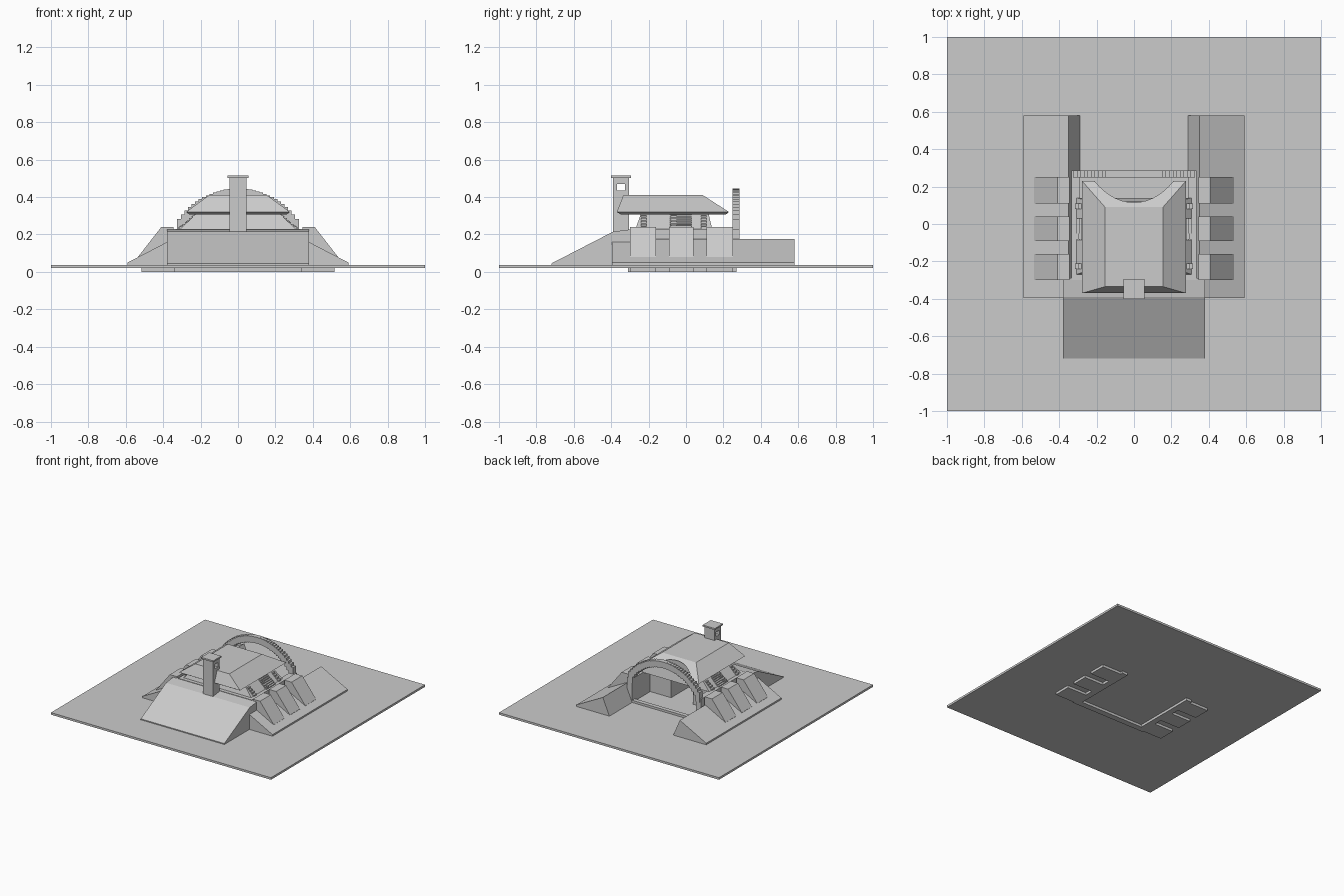
import bpy, bmesh, math

old = bpy.data.objects.get("Cube")
if old:
    bpy.data.objects.remove(old, do_unlink=True)

GREY = (0.6, 0.6, 0.6, 1)
mat = bpy.data.materials.new("plain grey")
mat.use_nodes = True
mat.diffuse_color = GREY
mat.node_tree.nodes["Principled BSDF"].inputs["Base Color"].default_value = GREY


def finish(name, bm):
    bmesh.ops.recalc_face_normals(bm, faces=bm.faces)
    me = bpy.data.meshes.new(name)
    bm.to_mesh(me)
    bm.free()
    ob = bpy.data.objects.new(name, me)
    bpy.context.collection.objects.link(ob)
    me.materials.append(mat)
    return ob


def loft(bm, rings):
    """Closed solid through rings of equal point count."""
    vs = [[bm.verts.new(p) for p in r] for r in rings]
    n = len(vs[0])
    for a, b in zip(vs, vs[1:]):
        for i in range(n):
            j = (i + 1) % n
            bm.faces.new((a[i], a[j], b[j], b[i]))
    bm.faces.new(vs[0])
    bm.faces.new(vs[-1])


def rect(x0, x1, y0, y1, z):
    return [(x0, y0, z), (x1, y0, z), (x1, y1, z), (x0, y1, z)]


def add_box(bm, x0, x1, y0, y1, z0, z1):
    loft(bm, [rect(x0, x1, y0, y1, z0), rect(x0, x1, y0, y1, z1)])


def boxes(name, specs):
    bm = bmesh.new()
    for s in specs:
        add_box(bm, *s)
    return finish(name, bm)


def extrude_y(name, prof, spans, side=1):
    bm = bmesh.new()
    for y0, y1 in spans:
        loft(bm, [[(side * x, y, z) for x, z in prof] for y in (y0, y1)])
    return finish(name, bm)


def both(x0, x1, *rest):
    return [(x0, x1, *rest), (-x1, -x0, *rest)]


def cut(ob, cutter):
    m = ob.modifiers.new("cut", 'BOOLEAN')
    m.operation = 'DIFFERENCE'
    m.solver = 'EXACT'
    m.object = cutter
    cutter.hide_render = True
    cutter.hide_set(True)


# Ground plate and shallow footings beneath it
G = 0.037
boxes("ground", [(-1, 1, -1, 1, 0.02, G)])
BAYS = [(-0.30, -0.16), (-0.09, 0.04), (0.11, 0.25)]
foot = both(0.29, 0.34, -0.31, 0.27, 0, 0.021) + [(-0.29, 0.29, -0.31, -0.26, 0, 0.021)]
for y0, y1 in BAYS:
    foot += both(0.34, 0.515, y0, y1, 0, 0.021)
boxes("footings", foot)

# Earth banks and buttressed bays on both sides
bank = [(0.29, G), (0.35, 0.175), (0.59, 0.05), (0.59, G)]
bay = [(0.345, G), (0.345, 0.24), (0.41, 0.24), (0.535, 0.08), (0.535, G)]
for side, word in ((1, "left"), (-1, "right")):
    extrude_y(word + "_bank", bank, [(-0.395, 0.58)], side)
    extrude_y(word + "_bays", bay, BAYS, side)

# Front earth ramp
ramp = [(-0.72, G), (-0.72, 0.045), (-0.39, 0.215), (-0.29, 0.228), (-0.29, G)]
bm = bmesh.new()
loft(bm, [[(x, y, z) for y, z in ramp] for x in (-0.38, 0.38)])
finish("front_ramp", bm)

# House walls, inner partitions and entrance sill
boxes("walls", both(0.29, 0.335, -0.30, 0.285, G, 0.23)
      + [(-0.29, 0.29, -0.30, -0.26, G, 0.23)])
boxes("partitions", both(0.1, 0.14, -0.26, 0.05, G, 0.235)
      + both(0.14, 0.29, 0.01, 0.05, G, 0.235))
boxes("entrance_sill", [(-0.29, 0.29, 0.25, 0.285, G, 0.055)])

# Sloped clerestory under the roof
bm = bmesh.new()
loft(bm, [rect(-0.31, 0.31, -0.27, 0.14, 0.228), rect(-0.22, 0.22, -0.24, 0.12, 0.315)])
finish("clerestory", bm)

# Stepped louvres on each side
STEPS = 8
louvres = []
for i in range(STEPS):
    x = 0.32 - 0.0125 * i
    z = 0.23 + 0.01 * i
    louvres += both(0.2, x, -0.085, 0.03, z, z + 0.007)
boxes("side_louvres", louvres)
teeth = []
for i in range(5):
    x = 0.315 - 0.018 * i
    z = 0.23 + 0.015 * i
    for j in range(3):
        y = -0.24 + 0.16 * j
        teeth += both(x - 0.03, x, y, y + 0.03, z, z + 0.012)
boxes("stepped_ribs", teeth)

# Hipped roof, scooped at the back by the vault
bm = bmesh.new()
loft(bm, [rect(-0.262, 0.262, -0.35, 0.215, 0.308), rect(-0.278, 0.278, -0.37, 0.23, 0.32),
          rect(-0.155, 0.155, -0.335, 0.09, 0.41)])
roof = finish("roof", bm)
CZ, R_IN, R_OUT = 0.056, 0.338, 0.389
bm = bmesh.new()
N = 64
loft(bm, [[(R_IN * math.cos(2 * math.pi * i / N), y, CZ + R_IN * math.sin(2 * math.pi * i / N))
           for i in range(N)] for y in (0.1, 0.4)])
cut(roof, finish("vault_cutter", bm))

# Stepped brick arch over the rear opening
COLS = 34
w = 0.65 / COLS
arch = []
for i in range(COLS):
    x = -0.325 + w * i
    mid = abs(x + w / 2)
    top = CZ + math.sqrt(R_OUT ** 2 - mid ** 2)
    low = CZ + math.sqrt(R_IN ** 2 - mid ** 2) if mid < 0.29 else 0.2
    arch.append((x, x + w, 0.248, 0.287, low, top))
boxes("rear_arch", arch)

# Chimney with open flue and cap
boxes("chimney", [(-0.045, 0.045, -0.39, -0.305, 0.19, 0.435)]
      + [(-0.045, 0.045, y, y + 0.022, 0.435, 0.47) for y in (-0.39, -0.327)]
      + [(-0.045, 0.045, -0.39, -0.305, 0.47, 0.505)])
boxes("chimney_cap", [(-0.055, 0.055, -0.4, -0.295, 0.503, 0.515)])
